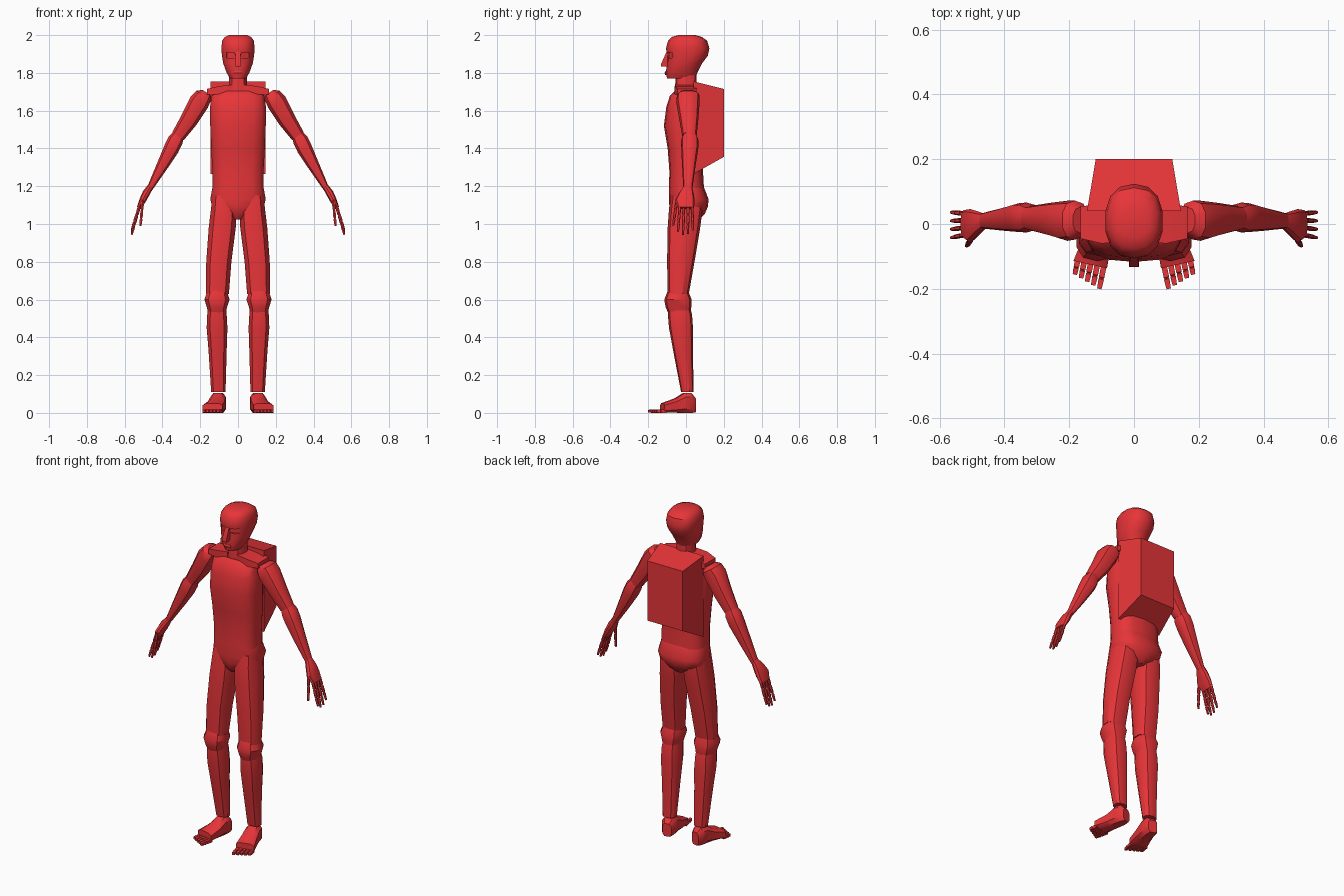
import bpy, bmesh, math
from mathutils import Vector

red = bpy.data.materials.new("red")
red.diffuse_color = (0.8, 0.035, 0.04, 1)


def loft(name, rings, d=(0, 0, 1), v=(0, 1, 0), sides=10, p=0.8, pair=False, angle=35):
    """Skin rings (x, y, z, half width, half depth) lying square to direction d."""
    d, v = Vector(d).normalized(), Vector(v)
    u = v.cross(d)
    cut = [2 * math.pi * (i + 0.5) / sides for i in range(sides)]
    shape = [[math.copysign(abs(f(a)) ** p, f(a)) for a in cut] for f in (math.cos, math.sin)]
    cs, sn = [[k / max(map(abs, row)) for k in row] for row in shape]
    for side in ((1, -1) if pair else (1,)):
        bm = bmesh.new()
        loops = []
        for x, y, z, a, b in rings:
            pts = [Vector((x, y, z)) + u * a * c + v * b * s for c, s in zip(cs, sn)]
            loops.append([bm.verts.new((q.x * side, q.y, q.z)) for q in pts])
        for lo, hi in zip(loops, loops[1:]):
            for i in range(sides):
                j = (i + 1) % sides
                bm.faces.new((lo[i], lo[j], hi[j], hi[i]))
        bm.faces.new(loops[0])
        bm.faces.new(loops[-1])
        bmesh.ops.recalc_face_normals(bm, faces=bm.faces)
        full = ("left_" if side > 0 else "right_") + name if pair else name
        me = bpy.data.meshes.new(full)
        bm.to_mesh(me)
        bm.free()
        me.materials.append(red)
        ob = bpy.data.objects.new(full, me)
        bpy.context.collection.objects.link(ob)
        bpy.ops.object.select_all(action='DESELECT')
        ob.select_set(True)
        bpy.context.view_layer.objects.active = ob
        bpy.ops.object.shade_smooth_by_angle(angle=math.radians(angle))
    return ob


def stack(name, spans, **kw):
    """Vertical loft from (z, x0, x1, y0, y1) spans."""
    return loft(name, [((a + b) / 2, (c + e) / 2, z, (b - a) / 2, (e - c) / 2)
                       for z, a, b, c, e in spans], **kw)


def centred(name, spans, **kw):
    return stack(name, [(z, -w, w, a, b) for z, w, a, b in spans], **kw)


# head and neck
head = centred("head", [(1.77, .042, -.10, .05), (1.80, .06, -.107, .06), (1.85, .078, -.10, .085),
                        (1.89, .085, -.10, .115), (1.93, .088, -.106, .124), (1.97, .084, -.095, .112),
                        (1.99, .07, -.075, .085), (2.0, .05, -.04, .05)], sides=14, p=0.85)
centred("neck", [(1.67, .052, -.06, .055), (1.79, .046, -.055, .055)])

# eye sockets cut under the brow
for s in (1, -1):
    bpy.ops.mesh.primitive_cube_add(size=1, location=(s * .047, -.102, 1.893), rotation=(0, 0, s * .45))
    cutter = bpy.context.object
    cutter.name = "eye_cutter"
    cutter.scale = (.05, .05, .028)
    cutter.hide_render = True
    cutter.display_type = 'WIRE'
    mod = head.modifiers.new("eye_socket", 'BOOLEAN')
    mod.operation, mod.object, mod.solver = 'DIFFERENCE', cutter, 'EXACT'

# nose and lips
centred("nose", [(1.835, .014, -.132, -.08), (1.845, .015, -.133, -.08), (1.91, .012, -.104, -.08)], sides=4)
centred("lips", [(1.79, .02, -.111, -.08), (1.80, .024, -.113, -.08), (1.81, .018, -.109, -.08)], sides=6)

# trunk
centred("torso", [(1.19, .135, -.09, .095), (1.28, .135, -.088, .09), (1.40, .142, -.097, .09),
                  (1.52, .147, -.117, .09), (1.62, .148, -.104, .085), (1.68, .14, -.085, .075),
                  (1.705, .10, -.06, .06)], sides=14, p=0.7)
centred("pelvis", [(1.195, .135, -.09, .095), (1.13, .147, -.09, .12), (1.09, .135, -.088, .115),
                   (1.055, .085, -.08, .10), (1.025, .03, -.06, .07)], sides=14, p=0.75)
loft("collar", [(.03, 0, 1.715, .022, .055), (.10, 0, 1.708, .022, .06), (.165, .005, 1.70, .015, .05)],
     d=(1, 0, 0), sides=4, pair=True)

# backpack, tapering to the rear
loft("backpack", [(0, .04, 1.51, .145, .245), (0, .2, 1.535, .118, .18)],
     d=(0, 1, 0), v=(0, 0, 1), sides=4)

# legs
stack("thigh", [(1.15, .02, .135, -.08, .085), (1.08, .008, .143, -.09, .088), (0.98, .012, .155, -.097, .075),
                (0.80, .035, .168, -.10, .045), (0.63, .048, .17, -.097, .015)], pair=True)
stack("knee", [(0.65, .06, .16, -.095, .01), (0.60, .045, .178, -.115, .03),
               (0.56, .058, .165, -.108, .028), (0.52, .066, .155, -.09, .025)], pair=True)
stack("shin", [(0.56, .063, .158, -.095, .022), (0.52, .06, .163, -.096, .032), (0.45, .056, .166, -.09, .037),
               (0.33, .06, .156, -.068, .037), (0.11, .066, .142, -.026, .04)], pair=True)

# feet turned slightly outward, with five toes
out = (.22, -.97, 0)
loft("foot", [(.094, .048, .04, .026, .038), (.10, .025, .052, .038, .052), (.106, -.01, .053, .041, .053),
              (.115, -.055, .039, .045, .038), (.135, -.125, .026, .053, .025)],
     d=out, v=(0, 0, 1), sides=8, p=0.6, pair=True)
for i in range(5):
    t = i / 4
    x, y = .094 + .08 * t, -.135 + .022 * t
    n = .065 - .022 * t
    loft(f"toe_{i + 1}", [(x + .2 * n * k, y - n * k, .009, .0085 * w, .009 * w)
                          for k, w in ((-.2, 1), (.45, 1), (.5, .7), (.55, 1), (1, .8))],
         d=out, v=(0, 0, 1), sides=4, pair=True)

# arms
down = (.55, 0, -.83)
loft("upper_arm", [(.165, .012, 1.695, .027, .04), (.182, .012, 1.68, .046, .06), (.205, .01, 1.645, .054, .062),
                   (.26, .015, 1.55, .047, .05), (.317, .018, 1.465, .037, .038)], d=down, pair=True)
loft("forearm", [(.308, .02, 1.485, .028, .03), (.33, .02, 1.445, .041, .046), (.352, .02, 1.40, .041, .045),
                 (.40, .015, 1.31, .031, .036), (.466, .01, 1.19, .016, .024)], d=(.5, 0, -.87), pair=True)

# hands with jointed fingers and thumb
loft("hand", [(.462, .01, 1.20, .016, .022), (.485, .002, 1.165, .02, .038), (.505, -.006, 1.125, .018, .052),
              (.525, 0, 1.085, .011, .043)], d=(.45, 0, -.89), pair=True)


def finger(name, a, b):
    a, b = Vector(a), Vector(b)
    rings = [(*a.lerp(b, k), .008 * w, .008 * w) for k, w in
             ((0, 1), (.3, .95), (.34, .6), (.38, .95), (.64, .9), (.68, .55), (.72, .9), (1, .6))]
    loft(name, rings, d=(b.x - a.x, 0, b.z - a.z), sides=6, pair=True)


for i, (y0, y1, z) in enumerate([(-.033, -.042, .96), (-.011, -.016, .943), (.011, .01, .948), (.032, .036, .968)]):
    finger(f"finger_{i + 1}", (.52, y0, 1.1), (.563, y1, z))
finger("thumb", (.505, -.05, 1.115), (.516, -.068, .99))
